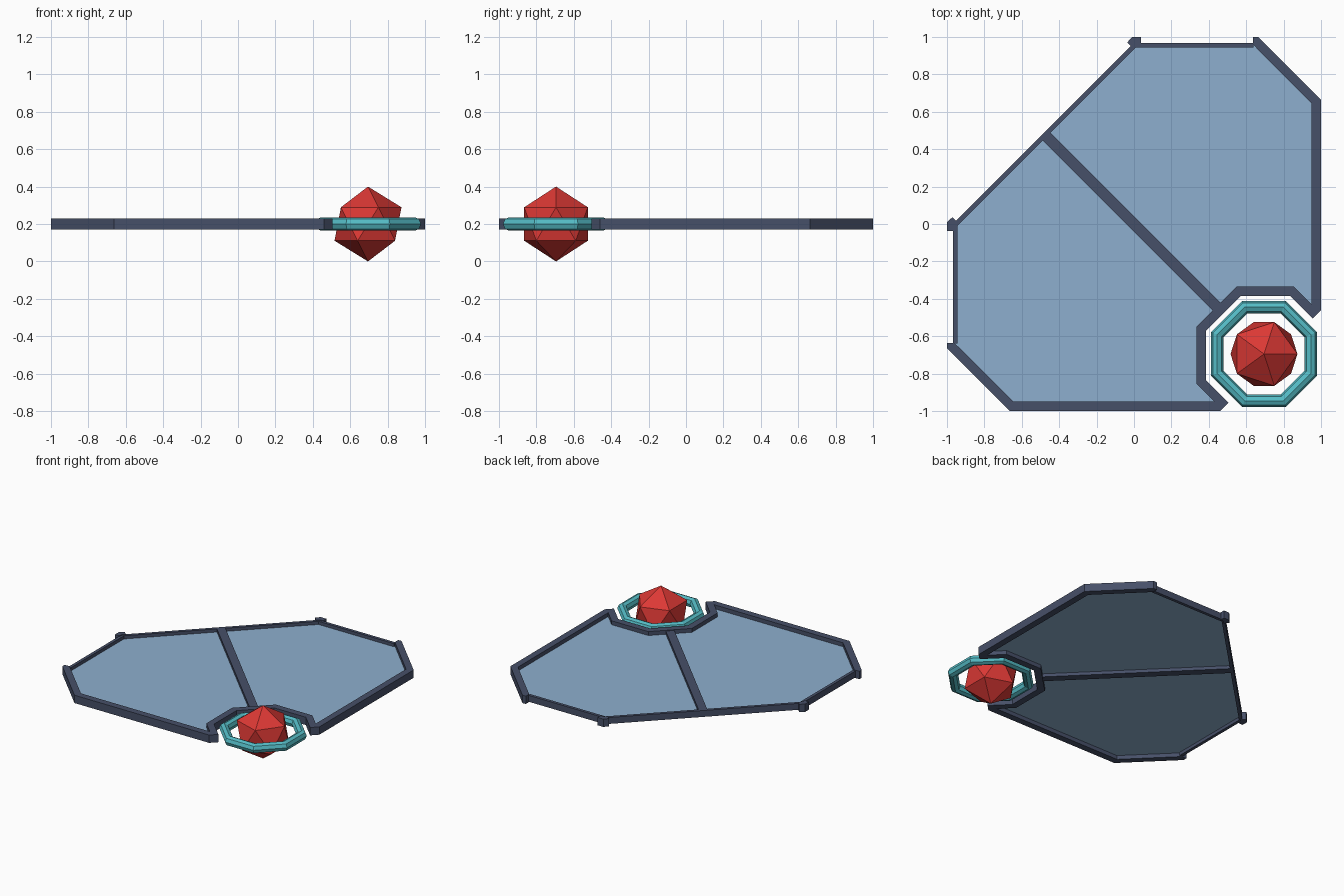
import bpy, bmesh
from math import pi

if "Cube" in bpy.data.objects:
    bpy.data.objects.remove(bpy.data.objects["Cube"])

Z = 0.2   # mid height of the whole wing


def material(name, colour):
    m = bpy.data.materials.new(name)
    m.diffuse_color = colour
    m.use_nodes = True
    m.node_tree.nodes["Principled BSDF"].inputs["Base Color"].default_value = m.diffuse_color
    return m


SLATE = material("slate", (0.062, 0.08, 0.14, 1))
GLASS = material("pale_blue", (0.27, 0.43, 0.62, 0.9))
TEAL = material("teal", (0.09, 0.5, 0.56, 1))
RED = material("red", (0.72, 0.04, 0.035, 1))


def flip(points):
    """Mirror across the diagonal y = -x."""
    return [(-y, -x) for x, y in points]


def symmetric(half):
    """Half chain followed by its mirrored return."""
    return half + flip(half)[::-1]


def strip(side_a, side_b):
    """Outline of a band between two symmetric half chains."""
    return symmetric(side_a) + symmetric(side_b)[::-1]


def prism(name, outline, half_height, mat):
    bm = bmesh.new()
    face = bm.faces.new([bm.verts.new((x, y, Z - half_height)) for x, y in outline])
    if half_height:
        ext = bmesh.ops.extrude_face_region(bm, geom=[face])
        top = [v for v in ext["geom"] if isinstance(v, bmesh.types.BMVert)]
        bmesh.ops.translate(bm, verts=top, vec=(0, 0, 2 * half_height))
        bmesh.ops.recalc_face_normals(bm, faces=bm.faces)
    elif face.normal.z <= 0:
        bm.normal_update()
        if face.normal.z < 0:
            face.normal_flip()
    mesh = bpy.data.meshes.new(name)
    bm.to_mesh(mesh)
    bm.free()
    obj = bpy.data.objects.new(name, mesh)
    bpy.context.collection.objects.link(obj)
    mesh.materials.append(mat)
    return obj


# Heavy frame: right and front edges plus the notch around the ring
frame_outer = [(0.636, 1), (0.664, 1), (1, 0.664), (1, -0.46),
               (0.955, -0.505), (0.835, -0.385), (0.57, -0.385)]
frame_inner = [(0.636, 0.96), (0.95, 0.645), (0.95, -0.43),
               (0.855, -0.335), (0.549, -0.335)]
prism("heavy_frame", strip(frame_outer, frame_inner), 0.0295, SLATE)

# Thin rim along the top, left and long diagonal edges
rim_outer = [(0.64, 0.968), (0, 0.968)]
rim_inner = [(0.64, 0.945), (0.01, 0.945)]
for label, f in (("right", lambda p: p), ("left", flip)):
    prism("thin_rim_" + label,
          f(rim_outer + [(-0.484, 0.484), (-0.4675, 0.4675)] + rim_inner[::-1]), 0.024, SLATE)

# Corner blocks on the rim
corner = [(-0.037, 0.97), (-0.01, 1), (0.037, 1), (0.037, 0.963), (0.01, 0.96), (-0.008, 0.942)]
prism("corner_block_right", corner, 0.0295, SLATE)
prism("corner_block_left", flip(corner), 0.0295, SLATE)

# Diagonal spine
prism("spine", [(-0.494, 0.452), (-0.452, 0.494), (0.465, -0.423), (0.423, -0.465)], 0.024, SLATE)

# Thin panel filling the frame
panel = [(-0.476, 0.476), (0.005, 0.957), (0.64, 0.957), (0.96, 0.64), (0.96, -0.44),
         (0.855, -0.345), (0.553, -0.345)]
prism("panel", symmetric(panel), 0, GLASS)

# Eight-sided ring in the notch
bpy.ops.mesh.primitive_torus_add(major_segments=8, minor_segments=8, major_radius=0.2706,
                                 minor_radius=0.036, location=(0.695, -0.695, Z),
                                 rotation=(0, 0, pi / 8))
ring = bpy.context.object
ring.name = "ring"
ring.data.materials.append(TEAL)

# Faceted core
bpy.ops.mesh.primitive_ico_sphere_add(subdivisions=1, radius=0.2, location=(0.695, -0.695, Z))
core = bpy.context.object
core.name = "core"
core.data.materials.append(RED)
